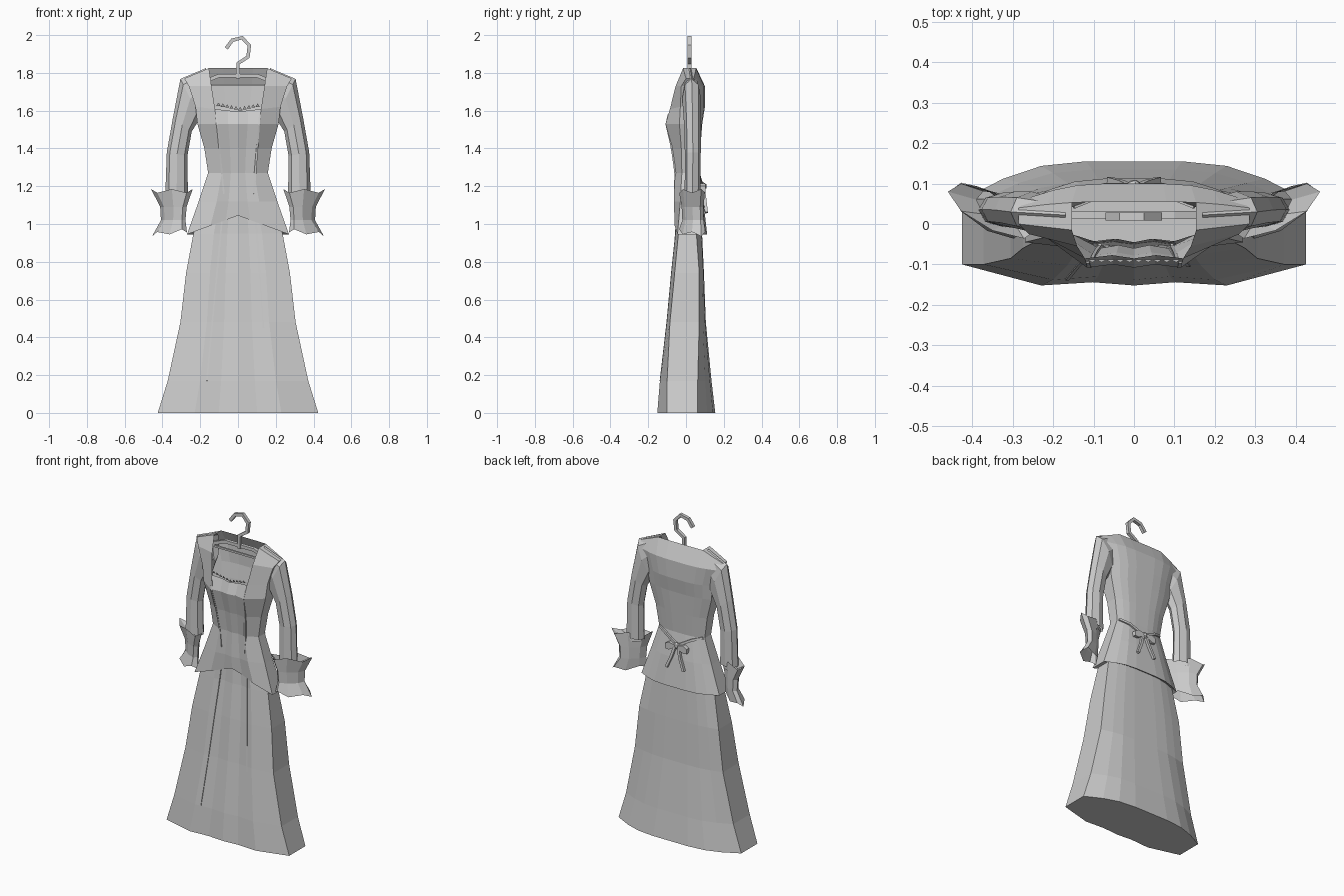
import bpy, bmesh, math
from mathutils import Vector

if "Cube" in bpy.data.objects:
    bpy.data.objects.remove(bpy.data.objects["Cube"], do_unlink=True)

grey = bpy.data.materials.new("cloth grey")
grey.use_nodes = True
COLOUR = (0.6, 0.6, 0.6, 1)
grey.diffuse_color = COLOUR
grey.node_tree.nodes["Principled BSDF"].inputs["Base Color"].default_value = COLOUR


def finish(name, bm):
    bmesh.ops.recalc_face_normals(bm, faces=bm.faces)
    mesh = bpy.data.meshes.new(name)
    bm.to_mesh(mesh)
    bm.free()
    mesh.materials.append(grey)
    ob = bpy.data.objects.new(name, mesh)
    bpy.context.scene.collection.objects.link(ob)
    return ob


def loft(name, rings, skip=None, caps=(), patches=()):
    """Skin a stack of closed rings; caps are ring numbers, patches are (ring, columns)."""
    bm = bmesh.new()
    rows = [[bm.verts.new(p) for p in ring] for ring in rings]
    n = len(rows[0])
    for i in range(len(rows) - 1):
        for j in range(n):
            k = (j + 1) % n
            if not (skip and skip(i, j)):
                bm.faces.new((rows[i][j], rows[i][k], rows[i + 1][k], rows[i + 1][j]))
    for i in caps:
        bm.faces.new(rows[i])
    for i, columns in patches:
        bm.faces.new([rows[i][j] for j in columns])
    return finish(name, bm)


def tube(name, points, radius, sides=4):
    """Bar with a square section along a path."""
    pts = [Vector(p) for p in points]
    rings = []
    for i, p in enumerate(pts):
        d = (pts[min(i + 1, len(pts) - 1)] - pts[max(i - 1, 0)]).normalized()
        side = d.cross(Vector((0, 1, 0))).normalized()
        up = side.cross(d)
        angles = [math.tau * (j + 0.5) / sides for j in range(sides)]
        rings.append([p + radius * (side * math.cos(a) + up * math.sin(a)) for a in angles])
    return loft(name, rings, caps=(0, -1))


# Shared body section: front columns run right to left, back columns return
FRONT = [-1, -.54, -.24, 0, .24, .54, 1]
BACK = [1, .76, .54, .28, 0, -.28, -.54, -.76, -1]


def body_ring(z, w, front, front_edge, back_edge, back, rise=0, drop=0):
    ring = []
    for u in FRONT:
        a = abs(u)
        y = front_edge if a == 1 else front + (.008 if a == .24 else 0)
        ring.append((u * w, y, z + rise * (1 - a) - drop * max(0, a - .54) / .46))
    for u in BACK:
        a = abs(u)
        t = {1: 0, .76: .55, .54: .88}.get(a, 1)
        y = back_edge + (back - back_edge) * t
        ring.append((u * w, y, z - drop * max(0, a - .54) / .46))
    return ring


# Skirt
SKIRT = [
    (0, .425, -.152, -.1, .06, .155),
    (.17, .372, -.138, -.1, .062, .135),
    (.48, .305, -.102, -.085, .07, .105),
    (.74, .275, -.078, -.06, .07, .095),
    (.95, .236, -.056, -.04, .055, .085),
    (1.15, .17, -.045, -.02, .04, .06),
]
loft("skirt", [body_ring(*r) for r in SKIRT], caps=(0,))

# Jacket with flared hem, open square neckline and closed shoulder straps
JACKET = [
    (.965, .22, -.045, -.03, .045, .08, .1),
    (.945, .27, -.06, -.045, .055, .112, .1),
    (1.12, .208, -.064, -.03, .045, .092),
    (1.27, .158, -.06, -.022, .04, .066),
    (1.4, .178, -.078, -.025, .045, .076),
    (1.53, .215, -.108, -.035, .055, .086),
    (1.62, .225, -.085, -.03, .06, .1, -.025),
    (1.73, .26, -.055, -.025, .065, .1),
    (1.825, .285, -.015, .0, .04, .055, 0, .055),
]
NECK = 6
loft("jacket", [body_ring(*r) for r in JACKET],
     skip=lambda i, j: i >= NECK and 1 <= j <= 4,
     patches=((-1, (5, 6, 7, 8, 9)), (-1, (1, 0, 15, 14, 13))))

# Frill along the neckline
bm = bmesh.new()
for i in range(10):
    x = -.115 + i * .023
    z = 1.602 + .2 * abs(x)
    tri = [(x, -.088, z), (x + .023, -.088, z), (x + .012, -.095, z + .018)]
    bm.faces.new([bm.verts.new(p) for p in tri])
finish("neckline_frill", bm)


def limb_ring(s, outer, inner, y, ry, skew=0, wave=0, sides=8):
    """Oval ring between an outer and an inner point given as (x, z)."""
    ring = []
    for j in range(sides):
        a = math.tau * j / sides
        t = (1 + math.cos(a)) / 2
        x = inner[0] + (outer[0] - inner[0]) * t
        z = inner[1] + (outer[1] - inner[1]) * t + wave * (-1) ** j
        ring.append((s * x, y + skew * math.cos(a) + ry * math.sin(a), z))
    return ring


SLEEVE = [
    ((.17, 1.825), (.17, 1.64), .022, .035),
    ((.305, 1.768), (.2, 1.56), .03, .05),
    ((.345, 1.56), (.245, 1.49), .035, .045),
    ((.377, 1.38), (.268, 1.36), .036, .042),
    ((.385, 1.15), (.265, 1.15), .035, .042),
]
CUFF = [
    ((.39, 1.13), (.27, 1.13), .035, .04, .025),
    ((.46, 1.175), (.24, 1.175), .032, .048, .048, .01),
    ((.412, 1.09), (.272, 1.09), .035, .042, .04),
    ((.408, 1.02), (.278, 1.02), .037, .04, .04),
    ((.455, .945), (.27, .965), .033, .05, .048, -.01),
]
for side, s in (("left", 1), ("right", -1)):
    loft(side + "_sleeve", [limb_ring(s, *r) for r in SLEEVE])
    loft(side + "_cuff", [limb_ring(s, *r) for r in CUFF])


# Long folds down the front, laid along the cloth
def front_y(table, z):
    for a, b in zip(table, table[1:]):
        if a[0] <= z <= b[0]:
            return a[2] + (b[2] - a[2]) * (z - a[0]) / (b[0] - a[0])
    return table[-1][2]


def fold(name, table, top, bottom, steps=8):
    path = []
    for i in range(steps + 1):
        t = i / steps
        x = top[0] + (bottom[0] - top[0]) * t
        z = top[1] + (bottom[1] - top[1]) * t
        path.append((x, front_y(table, z) + .003, z))
    tube(name, path, .006)


fold("right_skirt_fold", SKIRT, (-.085, 1.02), (-.165, .17))
fold("left_skirt_fold", SKIRT, (.095, 1.02), (.135, .45))
fold("right_jacket_seam", JACKET[2:], (-.115, 1.58), (-.075, 1.16))
fold("left_jacket_seam", JACKET[2:], (.115, 1.58), (.085, 1.16))

# Ribbon tied at the back of the waist
bpy.ops.mesh.primitive_ico_sphere_add(subdivisions=1, radius=.022, location=(0, .09, 1.2))
knot = bpy.context.object
knot.name = "bow_knot"
knot.data.materials.append(grey)
for side, s in (("left", 1), ("right", -1)):
    tube(side + "_waist_ribbon", [(s * .15, .045, 1.27), (s * .09, .07, 1.25), (0, .085, 1.2)], .01)
    tube(side + "_bow_tail", [(s * .01, .09, 1.2), (s * .03, .1, 1.13), (s * .06, .108, 1.06)], .011)
    loop = []
    for x, half in ((.01, .008), (.05, .024), (.075, .015)):
        loop.append([(s * x, .09 + dy * .012, 1.2 - x * .2 + dz * half)
                     for dy, dz in ((1, 1), (1, -1), (-1, -1), (-1, 1))])
    loft(side + "_bow_loop", loop, caps=(0, -1))

# Hanger
HOOK = [(0, 1.77), (0, 1.85), (.053, 1.885), (.06, 1.945), (.022, 1.986), (-.03, 1.973), (-.062, 1.93)]
tube("hanger_hook", [(x, .018, z) for x, z in HOOK], .014)
tube("hanger_arms", [(x, .022, z) for x, z in ((-.24, 1.73), (-.1, 1.785), (.1, 1.785), (.24, 1.73))], .014)
tube("hanger_bar", [(-.22, .022, 1.735), (.22, .022, 1.735)], .008)
